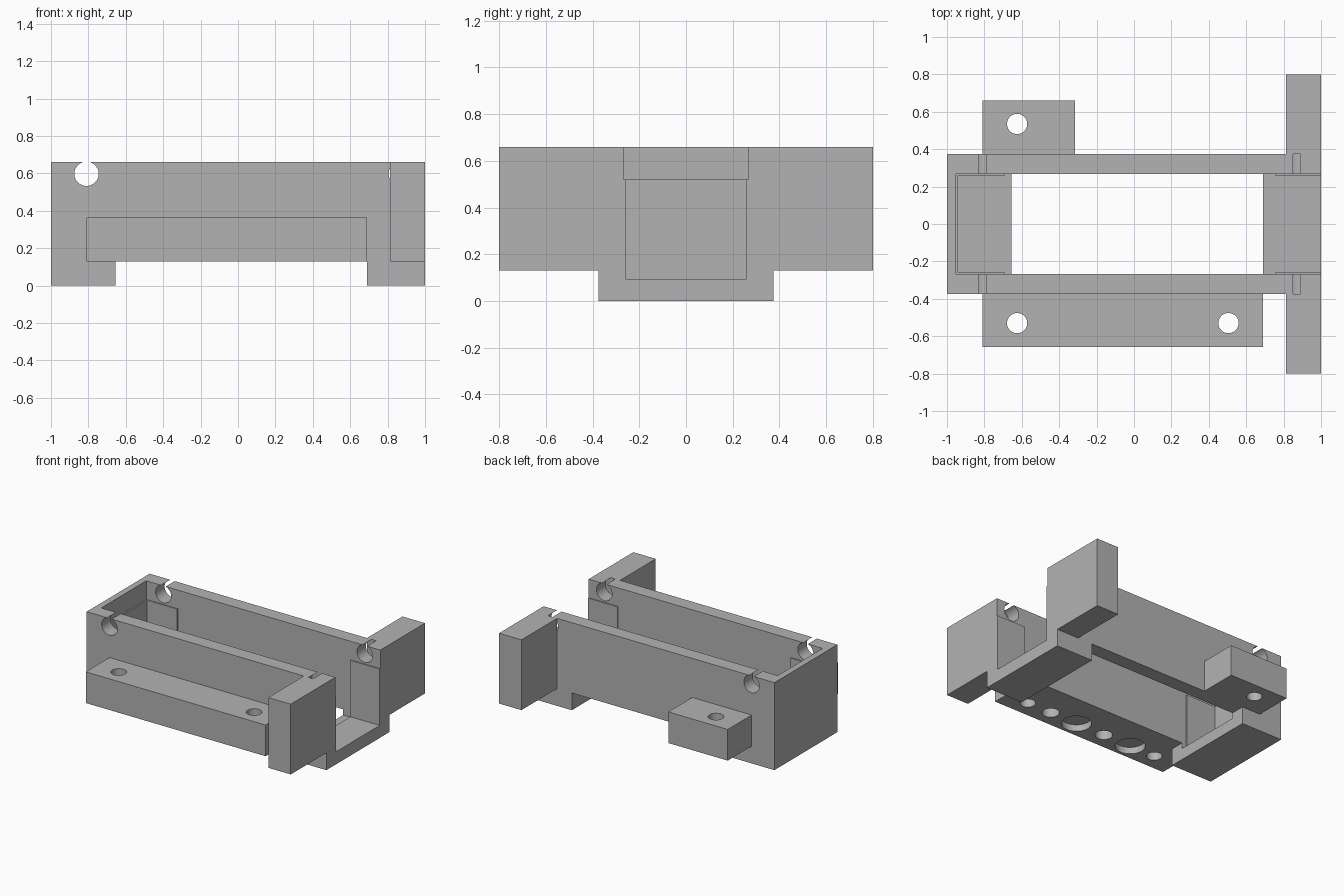
import bpy
from math import radians

if "Cube" in bpy.data.objects:
    bpy.data.objects.remove(bpy.data.objects["Cube"], do_unlink=True)

# One plain grey
grey = bpy.data.materials.new("plain_grey")
grey.use_nodes = True
grey.diffuse_color = (0.45, 0.45, 0.45, 1)
grey.node_tree.nodes["Principled BSDF"].inputs["Base Color"].default_value = (0.45, 0.45, 0.45, 1)


def box(name, x, y, z):
    """Box given by its (min, max) range on each axis."""
    bpy.ops.mesh.primitive_cube_add(size=1)
    ob = bpy.context.object
    ob.name = name
    ranges = (x, y, z)
    for v in ob.data.vertices:
        v.co = [r[1] if c > 0 else r[0] for c, r in zip(v.co, ranges)]
    return ob


def cylinder(centre, radius, length, along_y=False):
    bpy.ops.mesh.primitive_cylinder_add(
        vertices=48, radius=radius, depth=length, location=centre,
        rotation=(radians(90) if along_y else 0, 0, 0))
    bpy.context.object.name = "cutter"
    return bpy.context.object


def cut(ob, cutter):
    """Subtract the cutter for good, then discard it."""
    cutter.hide_render = True
    mod = ob.modifiers.new("cut", "BOOLEAN")
    mod.operation = "DIFFERENCE"
    mod.solver = "EXACT"
    mod.object = cutter
    bpy.ops.object.select_all(action="DESELECT")
    bpy.context.view_layer.objects.active = ob
    ob.select_set(True)
    bpy.ops.object.modifier_apply(modifier=mod.name)
    bpy.data.objects.remove(cutter, do_unlink=True)


def finish(ob):
    ob.data.materials.clear()
    ob.data.materials.append(grey)
    bpy.ops.object.select_all(action="DESELECT")
    bpy.context.view_layer.objects.active = ob
    ob.select_set(True)
    bpy.ops.object.shade_smooth_by_angle(angle=radians(30))


TOP, UNDER, LEDGE = 0.66, 0.13, 0.52
FOOT_L, FOOT_R = -0.655, 0.69
WALL, INNER, PAD = 0.375, 0.268, 0.26

# Tray shell: open at one end, with thicker lower pads at both ends
shell = box("tray_shell", (-1, 1), (-WALL, WALL), (0, TOP))
for x, half, z in [
    ((-0.942, 1.1), PAD, (0.095, 1)),        # channel between the pads
    ((-0.953, 1.2), INNER, (LEDGE, 1.1)),    # wider upper channel
    ((-0.69, 0.755), INNER, (0.087, 1.2)),   # wider middle channel
    ((FOOT_L, FOOT_R), 1, (-0.1, UNDER)),    # gap between the feet
]:
    cut(shell, box("cutter", x, (-half, half), z))

# Cross holes through both side walls
for x in (-0.81, 0.87):
    cut(shell, cylinder((x, 0, 0.598), 0.065, 2, along_y=True))
finish(shell)

# End blocks standing out from the open end
for side, name in ((-1, "front_end_block"), (1, "back_end_block")):
    y = sorted((side * WALL, side * 0.8))
    finish(box(name, (0.813, 1), y, (UNDER, TOP)))

# Front mounting flange with screw holes and blind sockets underneath
front = box("front_flange", (-0.81, FOOT_R), (-0.657, -WALL), (UNDER, 0.365))
for x in (-0.625, 0.505):
    cut(front, cylinder((x, -0.53, 0.25), 0.054, 1))
for x, radius, depth in ((0.3, 0.06, 0.1), (0.07, 0.104, 0.05),
                         (-0.175, 0.06, 0.1), (-0.41, 0.104, 0.05)):
    cut(front, cylinder((x, -0.53, UNDER), radius, 2 * depth))
finish(front)

# Short back mounting flange with one screw hole
back = box("back_flange", (-0.81, -0.315), (WALL, 0.66), (UNDER, 0.365))
cut(back, cylinder((-0.625, 0.535, 0.25), 0.054, 1))
finish(back)
